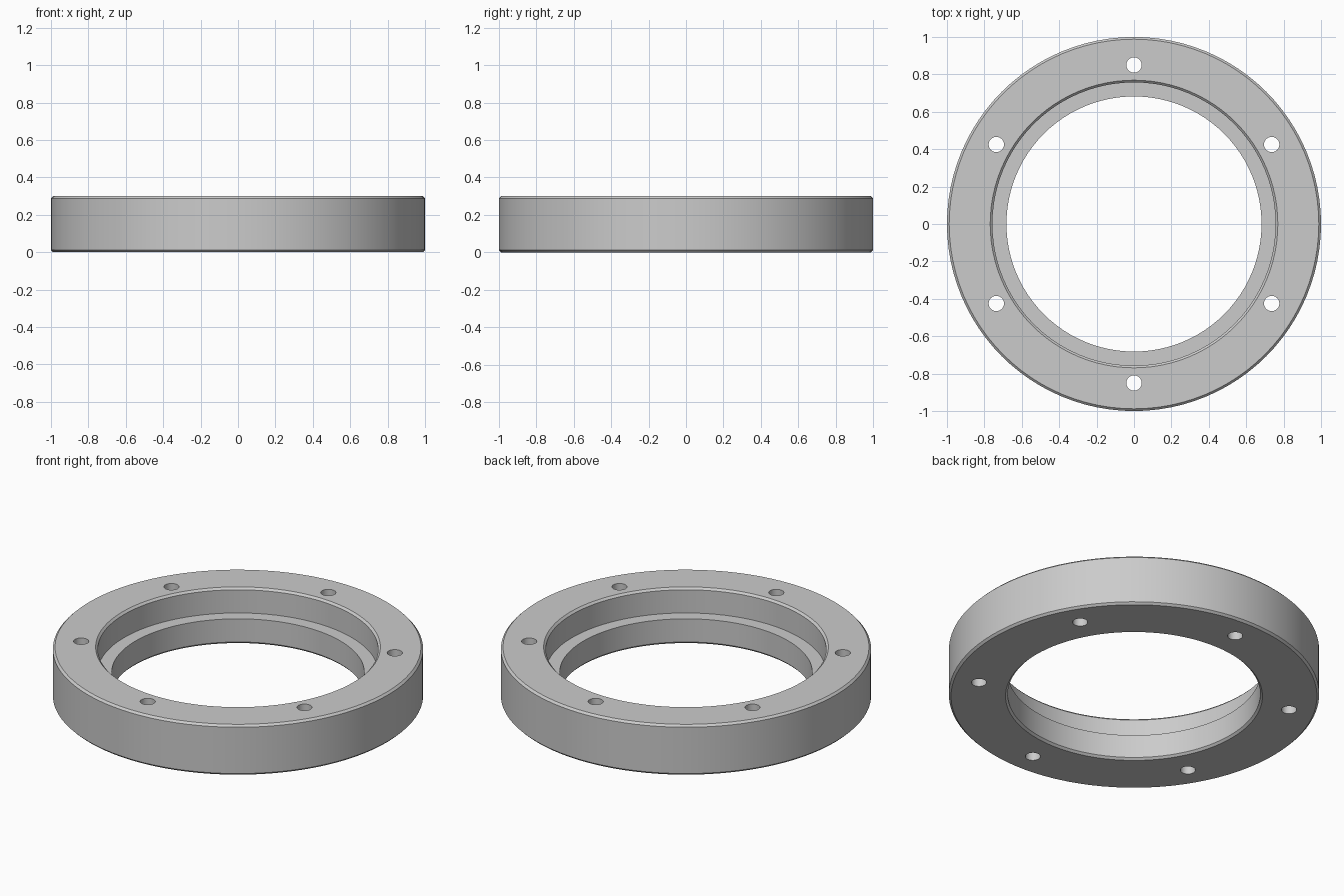
import bpy
import bmesh
from math import cos, sin, radians, tau

HEIGHT = 0.3
OUTER = 1.0
UPPER_BORE = 0.757
LOWER_BORE = 0.682
STEP = 0.15
CHAMFER = 0.012
SEGMENTS = 96

default = bpy.data.objects.get("Cube")
if default:
    bpy.data.objects.remove(default, do_unlink=True)

# Single plain grey metal
grey = bpy.data.materials.new("grey metal")
grey.use_nodes = True
colour = (0.6, 0.6, 0.6, 1)
grey.diffuse_color = colour
grey.node_tree.nodes["Principled BSDF"].inputs["Base Color"].default_value = colour


def new_object(name, bm):
    bmesh.ops.recalc_face_normals(bm, faces=bm.faces)
    mesh = bpy.data.meshes.new(name)
    bm.to_mesh(mesh)
    bm.free()
    mesh.materials.append(grey)
    obj = bpy.data.objects.new(name, mesh)
    bpy.context.collection.objects.link(obj)
    return obj


# Ring section: chamfered rims with a stepped bore, turned about z
profile = [
    (LOWER_BORE + CHAMFER, 0), (OUTER - CHAMFER, 0),
    (OUTER, CHAMFER), (OUTER, HEIGHT - CHAMFER),
    (OUTER - CHAMFER, HEIGHT), (UPPER_BORE + CHAMFER, HEIGHT),
    (UPPER_BORE, HEIGHT - CHAMFER), (UPPER_BORE, STEP),
    (LOWER_BORE, STEP), (LOWER_BORE, CHAMFER),
]
bm = bmesh.new()
rings = []
for i in range(SEGMENTS):
    a = tau * i / SEGMENTS
    rings.append([bm.verts.new((r * cos(a), r * sin(a), z)) for r, z in profile])
for i, ring in enumerate(rings):
    following = rings[(i + 1) % SEGMENTS]
    for j in range(len(profile)):
        k = (j + 1) % len(profile)
        bm.faces.new((ring[j], following[j], following[k], ring[k]))
flange = new_object("flange_ring", bm)

# Six through holes on a bolt circle
bm = bmesh.new()
for i in range(6):
    a = radians(30 + 60 * i)
    hole = bmesh.ops.create_cone(bm, cap_ends=True, segments=32,
                                 radius1=0.041, radius2=0.041, depth=1)
    bmesh.ops.translate(bm, verts=hole["verts"],
                        vec=(0.85 * cos(a), 0.85 * sin(a), HEIGHT / 2))
cutter = new_object("bolt_hole_cutter", bm)
cutter.hide_render = True

drill = flange.modifiers.new("bolt holes", 'BOOLEAN')
drill.operation = 'DIFFERENCE'
drill.solver = 'EXACT'
drill.object = cutter

bpy.ops.object.select_all(action='DESELECT')
flange.select_set(True)
bpy.context.view_layer.objects.active = flange
bpy.ops.object.modifier_apply(modifier=drill.name)
bpy.data.objects.remove(cutter, do_unlink=True)

# Smooth walls, crisp chamfers and hole rims
bpy.ops.object.shade_smooth_by_angle(angle=radians(30))
